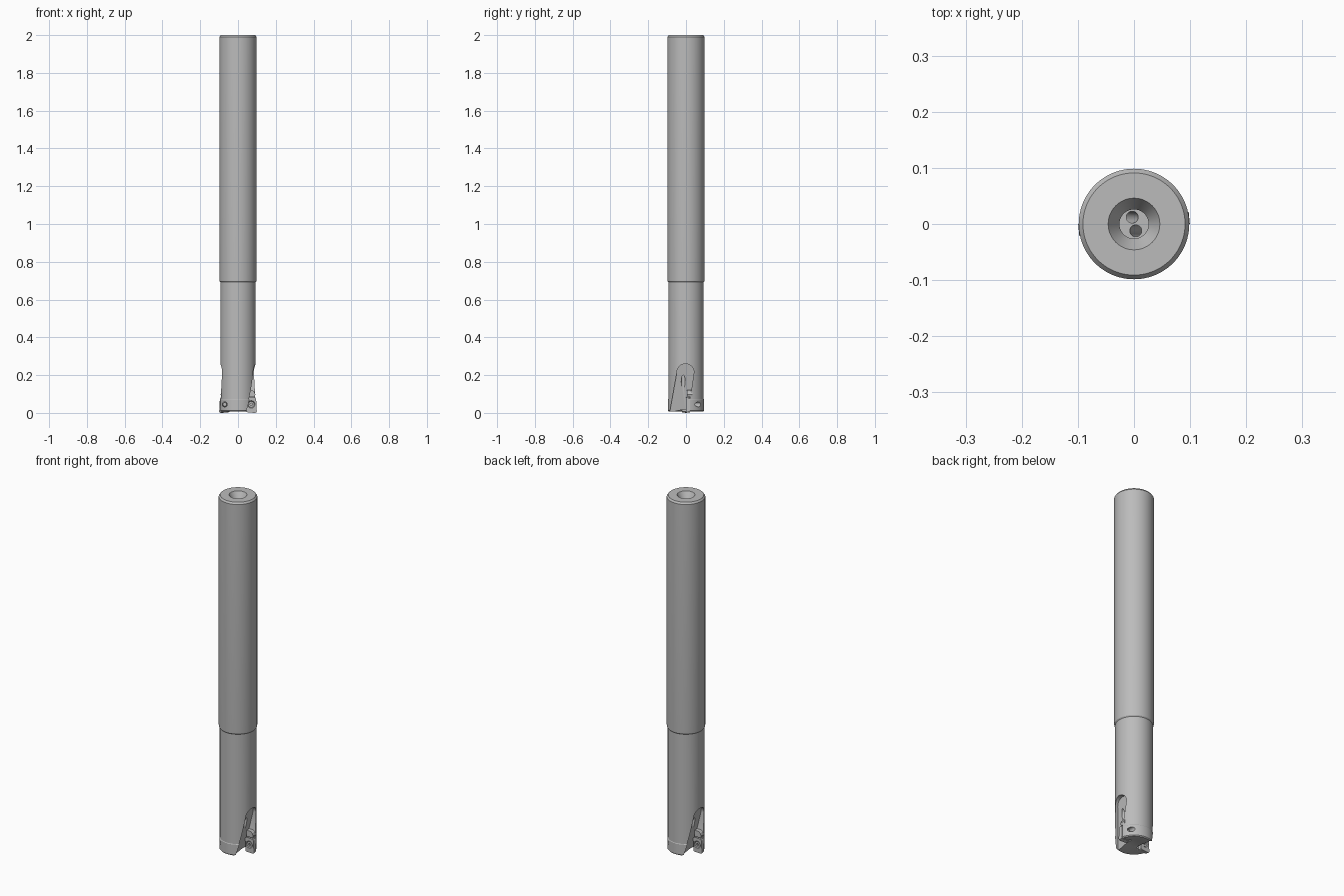
import bpy, bmesh, math
from mathutils import Vector, Matrix

cube = bpy.data.objects.get("Cube")
if cube:
    bpy.data.objects.remove(cube, do_unlink=True)

steel = bpy.data.materials.new("steel grey")
steel.use_nodes = True
GREY = (0.5, 0.5, 0.5, 1)
steel.diffuse_color = GREY
steel.node_tree.nodes["Principled BSDF"].inputs["Base Color"].default_value = GREY


def make(name, bm):
    bmesh.ops.recalc_face_normals(bm, faces=bm.faces)
    mesh = bpy.data.meshes.new(name)
    bm.to_mesh(mesh)
    bm.free()
    mesh.materials.append(steel)
    ob = bpy.data.objects.new(name, mesh)
    bpy.context.collection.objects.link(ob)
    return ob


def lathe(name, profile, n=96):
    """Revolve (radius, z) points about z; both ends lie on the axis."""
    bm = bmesh.new()
    verts = [bm.verts.new((r, 0, z)) for r, z in profile]
    edges = [bm.edges.new(p) for p in zip(verts, verts[1:])]
    bmesh.ops.spin(bm, geom=verts + edges, axis=(0, 0, 1), cent=(0, 0, 0),
                   angle=math.tau, steps=n)
    bmesh.ops.remove_doubles(bm, verts=bm.verts, dist=1e-5)
    return make(name, bm)


def prism(name, near, far):
    """Solid between two matching outlines."""
    bm = bmesh.new()
    a = [bm.verts.new(p) for p in near]
    b = [bm.verts.new(p) for p in far]
    bm.faces.new(a)
    bm.faces.new(b)
    for i in range(len(a)):
        j = (i + 1) % len(a)
        bm.faces.new((a[i], a[j], b[j], b[i]))
    return make(name, bm)


def rod(name, start, end, r1, r2=None, n=32):
    """Cylinder or cone between two points."""
    start, end = Vector(start), Vector(end)
    d = end - start
    rot = d.to_track_quat('Z', 'Y').to_matrix().to_4x4()
    bm = bmesh.new()
    bmesh.ops.create_cone(bm, cap_ends=True, segments=n, radius1=r1,
                          radius2=r1 if r2 is None else r2, depth=d.length,
                          matrix=Matrix.Translation((start + end) / 2) @ rot)
    return make(name, bm)


def select(ob):
    bpy.ops.object.select_all(action='DESELECT')
    ob.select_set(True)
    bpy.context.view_layer.objects.active = ob


def cut(ob, cutter):
    mod = ob.modifiers.new("cut", 'BOOLEAN')
    mod.operation = 'DIFFERENCE'
    mod.solver = 'EXACT'
    mod.object = cutter
    select(ob)
    bpy.ops.object.modifier_apply(modifier=mod.name)
    bpy.data.objects.remove(cutter, do_unlink=True)


def smooth(ob):
    select(ob)
    bpy.ops.object.shade_smooth_by_angle(angle=math.radians(25))


HALF = Matrix.Rotation(math.pi, 4, 'Z')


def turn(ob):
    ob.data.transform(HALF)
    return ob


# Shank, neck and cutting head, with the coolant bore in the top
body = lathe("tool_body", [
    (0, 0.02), (0.03, 0.018), (0.07, 0.007), (0.091, 0.007), (0.0955, 0.012),
    (0.0955, 0.07), (0.0935, 0.073), (0.0935, 0.692), (0.098, 0.698),
    (0.0985, 0.705), (0.0985, 1.99), (0.091, 2.0), (0.046, 2.0),
    (0.026, 1.965), (0.026, 0.52), (0, 0.52)])

# Outline of one flute in (y, z), with a round upper end
arc = [(-0.003 + 0.045 * math.cos(t), 0.215 + 0.045 * math.sin(t))
       for t in [math.pi * (1 - i / 16) for i in range(17)]]
flute = [(-0.092, -0.03)] + arc + [(0.026, 0.105), (0.021, 0.088), (0.021, -0.03)]

# Outline of an insert in (x, z), with clipped corners
insert = [(0.046, 0.006), (0.052, 0.002), (0.090, 0.0), (0.097, 0.002),
          (0.0995, 0.008), (0.096, 0.074), (0.091, 0.081), (0.052, 0.083),
          (0.045, 0.077)]
SX, SZ = 0.070, 0.045

for side in ("left", "right"):
    place = turn if side == "right" else (lambda ob: ob)
    # Flute, screw outlet and coolant channel
    cut(body, place(prism("flute_cutter",
                          [(0.03 + 0.16 * z, y, z) for y, z in flute],
                          [(0.2, y, z) for y, z in flute])))
    cut(body, place(rod("screw_outlet_cutter", (SX, 0.0, SZ), (SX, 0.13, SZ), 0.013)))
    cut(body, place(rod("coolant_cutter", (0, -0.012, 0.54), (0.062, -0.015, 0.13), 0.0105)))

    # Cutting insert with countersunk screw hole
    tip = prism(side + "_insert", [(x, 0.0, z) for x, z in insert],
                [(0.07 + (x - 0.07) * 0.93, 0.0215, 0.043 + (z - 0.043) * 0.93)
                 for x, z in insert])
    cut(tip, rod("countersink_cutter", (SX, -0.004, SZ), (SX, 0.016, SZ), 0.022, 0.012))
    smooth(place(tip))

    # Clamping screw with a socket
    screw = rod(side + "_screw", (SX, 0.003, SZ), (SX, 0.04, SZ), 0.0155, 0.010)
    cut(screw, rod("socket_cutter", (SX, -0.01, SZ), (SX, 0.011, SZ), 0.007, n=6))
    smooth(place(screw))

    # Seat shoulder above the insert
    shoulder = [(0.05, 0.086), (0.088, 0.086), (0.092, 0.098), (0.086, 0.112),
                (0.074, 0.120), (0.05, 0.120)]
    smooth(place(prism(side + "_seat_shoulder", [(x, 0.004, z) for x, z in shoulder],
                       [(x, 0.034, z) for x, z in shoulder])))

smooth(body)
